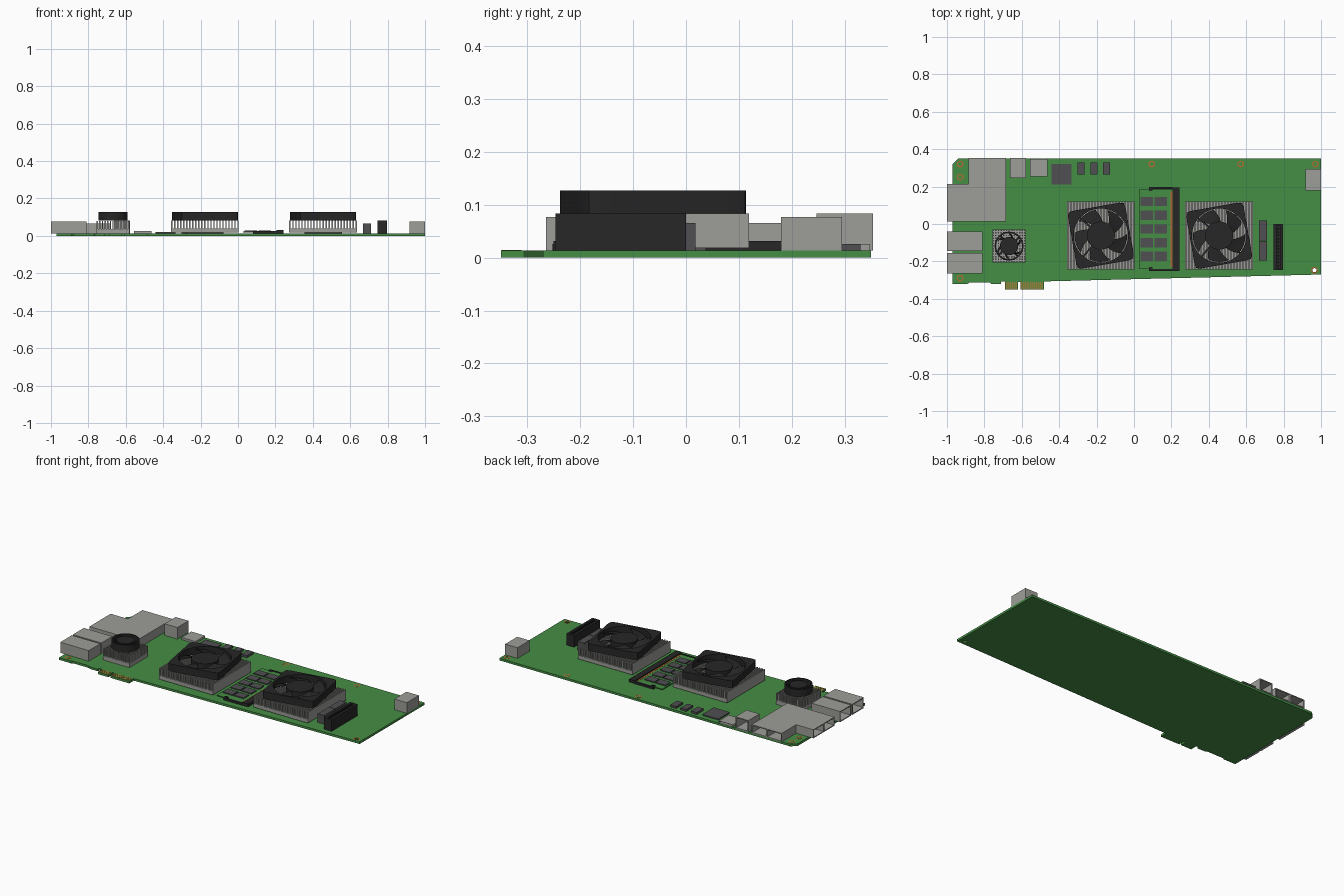
import bpy, bmesh, math
from mathutils import Matrix, Vector

if "Cube" in bpy.data.objects:
    bpy.data.objects.remove(bpy.data.objects["Cube"])

T = 0.013  # board thickness


def mat(name, r, g, b):
    m = bpy.data.materials.new(name)
    m.diffuse_color = (r, g, b, 1)
    m.use_nodes = True
    m.node_tree.nodes["Principled BSDF"].inputs["Base Color"].default_value = m.diffuse_color
    return m


GREEN = mat("green", 0.06, 0.27, 0.06)
BLACK = mat("black", 0.02, 0.02, 0.02)
DARK = mat("dark_grey", 0.08, 0.08, 0.085)
GREY = mat("metal_grey", 0.34, 0.34, 0.32)
GOLD = mat("gold", 0.32, 0.22, 0.04)
COPPER = mat("copper", 0.45, 0.15, 0.03)


def finish(name, bm, m, smooth=False):
    bmesh.ops.recalc_face_normals(bm, faces=bm.faces)
    me = bpy.data.meshes.new(name)
    bm.to_mesh(me)
    bm.free()
    ob = bpy.data.objects.new(name, me)
    bpy.context.collection.objects.link(ob)
    me.materials.append(m)
    if smooth:
        bpy.context.view_layer.objects.active = ob
        ob.select_set(True)
        bpy.ops.object.shade_smooth_by_angle()
        ob.select_set(False)
    return ob


def box(bm, x0, x1, y0, y1, z0, z1):
    mx = Matrix.Translation(((x0 + x1) / 2, (y0 + y1) / 2, (z0 + z1) / 2)) @ \
        Matrix.Diagonal((x1 - x0, y1 - y0, z1 - z0, 1))
    return bmesh.ops.create_cube(bm, size=1, matrix=mx)["verts"]


def boxes(name, m, *dims):
    bm = bmesh.new()
    for d in dims:
        box(bm, *d)
    return finish(name, bm, m)


def prism(bm, pts, z0, z1):
    f = bm.faces.new([bm.verts.new((x, y, z0)) for x, y in pts])
    e = bmesh.ops.extrude_face_region(bm, geom=[f])["geom"]
    bmesh.ops.translate(bm, vec=(0, 0, z1 - z0), verts=[v for v in e if isinstance(v, bmesh.types.BMVert)])


def ring(bm, outer, inner, z0, z1, n=64, c=(0, 0)):
    # tube with any outer outline given as radius(angle)
    loops = []
    for fn, z in ((outer, z0), (outer, z1), (inner, z1), (inner, z0)):
        loops.append([bm.verts.new((c[0] + fn(a) * math.cos(a), c[1] + fn(a) * math.sin(a), z))
                      for a in (2 * math.pi * i / n for i in range(n))])
    for k in range(4):
        p, q = loops[k], loops[(k + 1) % 4]
        for i in range(n):
            j = (i + 1) % n
            bm.faces.new((p[i], p[j], q[j], q[i]))


def disc(bm, r, z0, z1, n=40):
    bmesh.ops.create_cone(bm, cap_ends=True, segments=n, radius1=r, radius2=r, depth=z1 - z0,
                          matrix=Matrix.Translation((0, 0, (z0 + z1) / 2)))


def rounded_square(h, r):
    def radius(a):
        c, s = sorted((abs(math.cos(a)), abs(math.sin(a))), reverse=True)
        d = h / c
        if d * s > h - r:
            k = (h - r) * (c + s)
            d = k + math.sqrt(max(0, k * k - 2 * (h - r) ** 2 + r * r))
        return d
    return radius


def port(name, x0, x1, y0, y1, z1, side, cells=1, wall=0.008):
    # metal shell whose open cells face the given direction
    bm = bmesh.new()
    side = Vector(side)
    for i in range(cells):
        if side.x:
            s = (y1 - y0) / cells
            vs = box(bm, x0, x1, y0 + i * s, y0 + (i + 1) * s, T, z1)
            depth = x1 - x0
        else:
            s = (x1 - x0) / cells
            vs = box(bm, x0 + i * s, x0 + (i + 1) * s, y0, y1, T, z1)
            depth = y1 - y0
        bm.normal_update()
        f = next(f for f in vs[0].link_faces[:] + vs[7].link_faces[:] if f.normal.dot(side) > 0.9)
        bmesh.ops.inset_region(bm, faces=[f], thickness=wall if z1 > 0.04 else 0.002)
        f = bmesh.ops.extrude_discrete_faces(bm, faces=[f])["faces"][0]
        bmesh.ops.translate(bm, vec=-side * depth * 0.85, verts=f.verts)
    finish(name, bm, GREY)


# Circuit board with stepped edge-connector outline
outline = [(-.97, -.32), (-.89, -.32), (-.88, -.313), (-.77, -.313), (-.765, -.32), (-.71, -.32),
           (-.71, -.308), (-.69, -.308), (-.69, -.35), (-.62, -.35), (-.62, -.31), (-.607, -.31),
           (-.607, -.35), (-.48, -.35), (-.48, -.307), (1, -.27), (1, .35), (-.94, .35), (-.97, .32)]
bm = bmesh.new()
prism(bm, outline, 0, T)
board = finish("circuit_board", bm, GREEN)

# One open mounting hole, others are filled copper pads
bm = bmesh.new()
disc(bm, 0.011, -0.05, 0.05, 20)
cutter = finish("hole_cutter", bm, DARK)
cutter.location = (0.965, -0.247, 0)
cutter.hide_render = True
cutter.hide_viewport = True
mod = board.modifiers.new("hole", "BOOLEAN")
mod.object = cutter
mod.solver = "EXACT"

bm = bmesh.new()
for c in [(-.93, .32), (-.93, .25), (.095, .32), (.57, .32), (.97, .32), (-.93, -.29), (.965, -.247)]:
    ring(bm, lambda a: .018, lambda a: .011, T - .001, T + .0006, 20, c)
finish("mounting_pads", bm, COPPER)

# Gold edge fingers
n1 = [(-.688 + i * .011, -.680 + i * .011, -.349, -.311, T - .001, T + .001) for i in range(6)]
n2 = [(-.604 + i * .011, -.596 + i * .011, -.349, -.311, T - .001, T + .001) for i in range(11)]
boxes("edge_fingers", GOLD, *n1, *n2)

# Port shells
port("wide_back_port", -.885, -.685, .215, .353, .065, (0, 1, 0), 2)
port("wide_left_port", -1, -.685, .013, .215, .065, (-1, 0, 0), 2)
port("left_port_upper", -1, -.81, -.145, -.04, .077, (-1, 0, 0))
port("left_port_lower", -1, -.81, -.265, -.155, .077, (-1, 0, 0))
port("tall_back_port", -.663, -.577, .247, .353, .083, (0, 1, 0))
port("flat_back_port", -.555, -.463, .255, .348, .026, (0, 1, 0))
boxes("right_port", GREY, (.917, 1, .18, .295, T, .077))

# Surface chips
boxes("controller_chip", DARK, (-.44, -.333, .212, .32, T, .02))
boxes("small_chips", DARK, *[(x - .019, x + .019, .265, .33, T, .026) for x in (-.283, -.214, -.146)])


def fan(name, c, outer, r_in, r_hub, z0, z1, rot, blades, sweep):
    # frame, hub, swept tilted blades and support struts
    bm = bmesh.new()
    ring(bm, outer, lambda a: r_in, z0, z1)
    disc(bm, r_hub, z0, z1 - .003)
    h = z1 - z0
    for b in range(blades):
        a0 = 2 * math.pi * b / blades
        rows = []
        for k in range(5):
            r = r_hub * .95 + (r_in * .97 - r_hub * .95) * k / 4
            row = []
            for i in range(5):
                a = a0 + sweep * i / 4 + .35 * k / 4
                z = z0 + h * (.25 + .5 * i / 4)
                row.append((r * math.cos(a), r * math.sin(a), z))
            rows.append(row)
        vs = [[[bm.verts.new((x, y, z + dz)) for x, y, z in row] for row in rows] for dz in (0, .003)]
        for s in vs:
            for k in range(4):
                for i in range(4):
                    bm.faces.new((s[k][i], s[k][i + 1], s[k + 1][i + 1], s[k + 1][i]))
        rim = lambda s: s[0] + [r[4] for r in s[1:]] + s[4][3::-1] + [s[k][0] for k in (3, 2, 1)]
        p, q = rim(vs[0]), rim(vs[1])
        for i in range(len(p)):
            j = (i + 1) % len(p)
            bm.faces.new((p[i], p[j], q[j], q[i]))
    for k in range(4):
        vs = box(bm, r_hub * .9, r_in * 1.02, -.005, .005, z0, z0 + .006)
        bmesh.ops.rotate(bm, verts=vs, matrix=Matrix.Rotation(math.pi / 2 * k + .7, 3, 'Z'))
    ob = finish(name, bm, BLACK, True)
    ob.location = (c[0], c[1], 0)
    ob.rotation_euler.z = math.radians(rot)


# Two processors with finned heatsinks and tilted square fans
for side, cx in (("left", -.177), ("right", .455)):
    cy, h = -.062, .181
    boxes(side + "_processor", DARK, (cx - .1, cx + .1, cy - .1, cy + .1, T, .02))
    n = 23
    p = (2 * h - .007) / (n - 1)
    boxes(side + "_heatsink", GREY, (cx - h, cx + h, cy - h, cy + h, .018, .04),
          *[(cx - h + i * p, cx - h + i * p + .007, cy - h, cy + h, .04, .083) for i in range(n)])
    fan(side + "_fan", (cx, cy), rounded_square(.156, .02), .145, .075, .083, .127, 10, 5, .8)

# Small chip cooler: pin grid with round fan
cx, cy, h, n = -.668, -.118, .088, 13
p = (2 * h - .007) / (n - 1)
boxes("chip_heatsink", GREY, (cx - h, cx + h, cy - h, cy + h, T, .038),
      *[(cx - h + i * p, cx - h + i * p + .007, cy - h + j * p, cy - h + j * p + .007, .038, .08)
        for i in range(n) for j in range(n)])
fan("chip_fan", (cx, cy), lambda a: .077, .069, .049, .083, .127, 0, 6, .25)

# Memory module lying in its socket
boxes("memory_board", GREEN, (.028, .205, -.24, .185, .018, .024))
boxes("memory_chips", DARK, *[(x, x + .066, y - .025, y + .025, .024, .03)
                              for x in (.036, .11) for y in (.12, .047, -.027, -.1, -.173)])
boxes("memory_contacts", COPPER, (.195, .205, -.23, .175, .0235, .025))
boxes("memory_socket", BLACK, (.205, .243, -.25, .195, T, .031),
      (.08, .205, .186, .197, T, .026), (.08, .205, -.252, -.241, T, .026),
      (.08, .1, .176, .186, T, .029), (.08, .1, -.241, -.231, T, .029))

# Upright connectors near the right end
boxes("grey_connectors", DARK, (.668, .71, -.087, .018, T, .065), (.668, .71, -.195, -.09, T, .065))
x0, x1, y0, y1 = .747, .797, -.247, 0
boxes("slot_connector", BLACK, (x0, x1, y0, y1, T, .06),
      (x0, x0 + .015, y0, y1, .06, .083), (x1 - .015, x1, y0, y1, .06, .083),
      (x0 + .015, x1 - .015, y0, y0 + .012, .06, .083), (x0 + .015, x1 - .015, y1 - .012, y1, .06, .083),
      *[(x0 + .021, x1 - .021, y0 + .02 + i * .018, y0 + .028 + i * .018, .06, .08) for i in range(12)])
